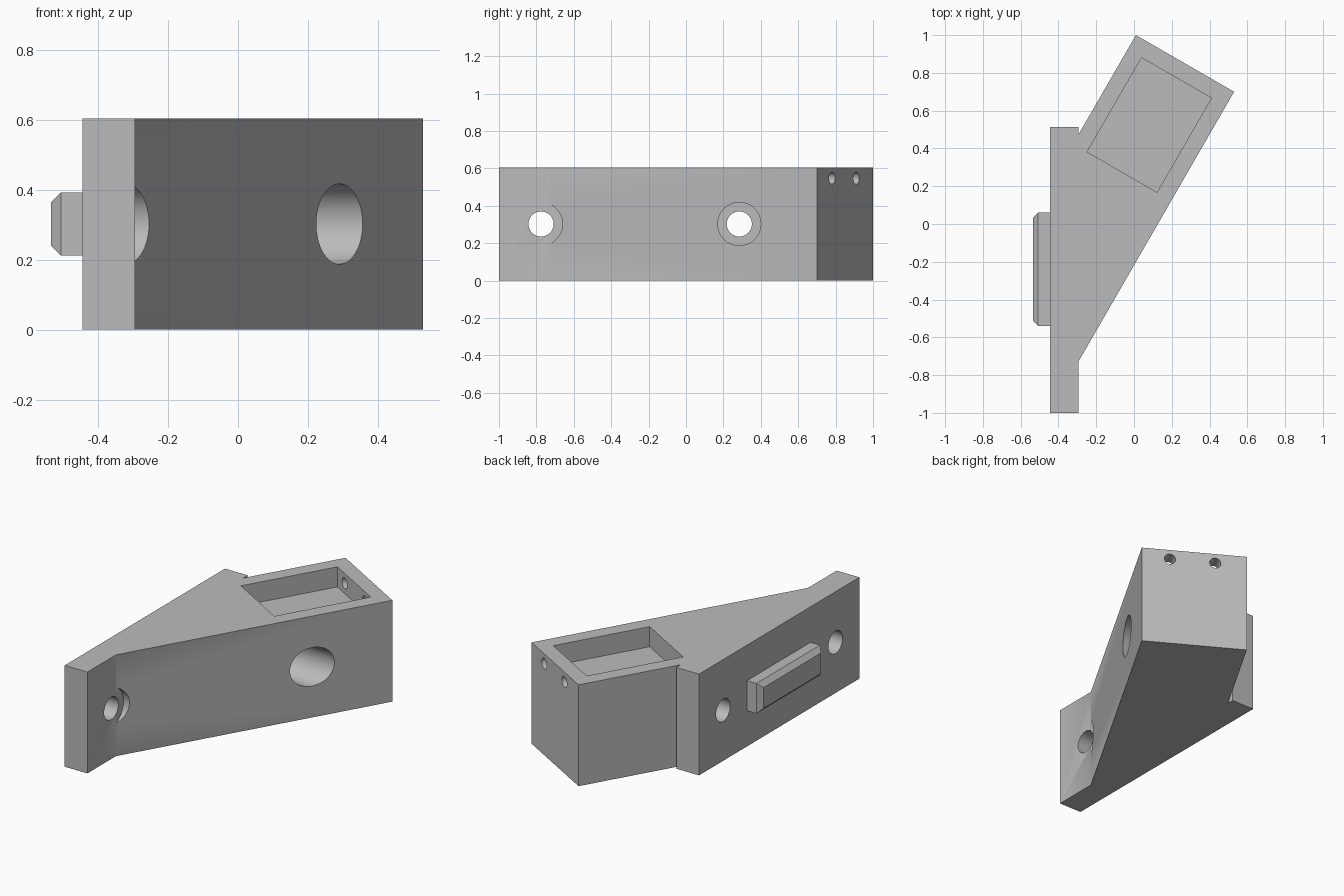
import bpy, bmesh, math
from mathutils import Vector, Matrix

default = bpy.data.objects.get("Cube")
if default:
    bpy.data.objects.remove(default, do_unlink=True)

# Single machined-grey material
GREY = (0.5, 0.5, 0.5, 1)
grey = bpy.data.materials.new("machined grey")
grey.use_nodes = True
grey.diffuse_color = GREY
grey.node_tree.nodes["Principled BSDF"].inputs["Base Color"].default_value = GREY

HEIGHT = 0.605
MID_Z = HEIGHT / 2
FLANGE_BACK, FLANGE_FRONT = -0.445, -0.295
BOLT_YS = (-0.775, 0.285)


def new_object(name, bm):
    bmesh.ops.recalc_face_normals(bm, faces=bm.faces)
    mesh = bpy.data.meshes.new(name)
    bm.to_mesh(mesh)
    bm.free()
    mesh.materials.append(grey)
    obj = bpy.data.objects.new(name, mesh)
    bpy.context.collection.objects.link(obj)
    return obj


def prism(name, outline, z0, z1):
    bm = bmesh.new()
    face = bm.faces.new([bm.verts.new((x, y, z0)) for x, y in outline])
    top = bmesh.ops.extrude_face_region(bm, geom=[face])["geom"]
    verts = [v for v in top if isinstance(v, bmesh.types.BMVert)]
    bmesh.ops.translate(bm, verts=verts, vec=(0, 0, z1 - z0))
    return new_object(name, bm)


def rod(name, start, end, radius):
    start, end = Vector(start), Vector(end)
    axis = end - start
    turn = axis.to_track_quat('Z', 'Y').to_matrix().to_4x4()
    bm = bmesh.new()
    bmesh.ops.create_cone(bm, cap_ends=True, segments=64, radius1=radius,
                          radius2=radius, depth=axis.length,
                          matrix=Matrix.Translation((start + end) / 2) @ turn)
    return new_object(name, bm)


def cut(target, cutter):
    cutter.hide_render = True
    mod = target.modifiers.new(cutter.name, 'BOOLEAN')
    mod.operation, mod.solver, mod.object = 'DIFFERENCE', 'EXACT', cutter
    bpy.context.view_layer.objects.active = target
    bpy.ops.object.modifier_apply(modifier=mod.name)
    bpy.data.objects.remove(cutter, do_unlink=True)


# Flange with the arm slanting off at 30 degrees
body = prism("angled_bracket", [
    (FLANGE_BACK, -1), (FLANGE_FRONT, -1), (FLANGE_FRONT, -0.73),
    (0.53, 0.70), (0.01, 1.0), (FLANGE_FRONT, 0.472),
    (FLANGE_FRONT, 0.513), (FLANGE_BACK, 0.513)], 0, HEIGHT)

# Shallow rectangular pocket in the top of the arm
cut(body, prism("pocket_cutter", [(0.04, 0.88), (0.41, 0.667), (0.122, 0.168),
                                  (-0.248, 0.382)], HEIGHT - 0.12, HEIGHT + 0.1))

# Bolt holes through the flange, counterbored through the arm
for y in BOLT_YS:
    cut(body, rod("counterbore_cutter", (FLANGE_FRONT + 0.0005, y, MID_Z),
                  (0.8, y, MID_Z), 0.115))
    cut(body, rod("bolt_cutter", (-0.6, y, MID_Z), (0.8, y, MID_Z), 0.067))

# Two small holes from the end face into the pocket
along = Vector((math.sin(math.radians(30)), math.cos(math.radians(30)), 0))
for x, y in ((0.39, 0.78), (0.166, 0.91)):
    centre = Vector((x, y, 0.547))
    cut(body, rod("pin_cutter", centre - along * 0.25, centre + along * 0.1, 0.032))

# Chamfered locating key on the back of the flange
bm = bmesh.new()
bmesh.ops.create_cube(bm, size=1)
bmesh.ops.scale(bm, verts=bm.verts, vec=(0.1, 0.6, 0.18))
bmesh.ops.translate(bm, verts=bm.verts, vec=(-0.485, -0.24, MID_Z))
outer = min(bm.faces, key=lambda f: f.calc_center_median().x)
bmesh.ops.bevel(bm, geom=list(outer.edges), offset=0.028, segments=1, affect='EDGES')
key = new_object("locating_key", bm)

# Smooth bores, crisp edges
bpy.ops.object.select_all(action='DESELECT')
for obj in (body, key):
    obj.select_set(True)
bpy.context.view_layer.objects.active = body
bpy.ops.object.shade_smooth_by_angle(angle=math.radians(30))
